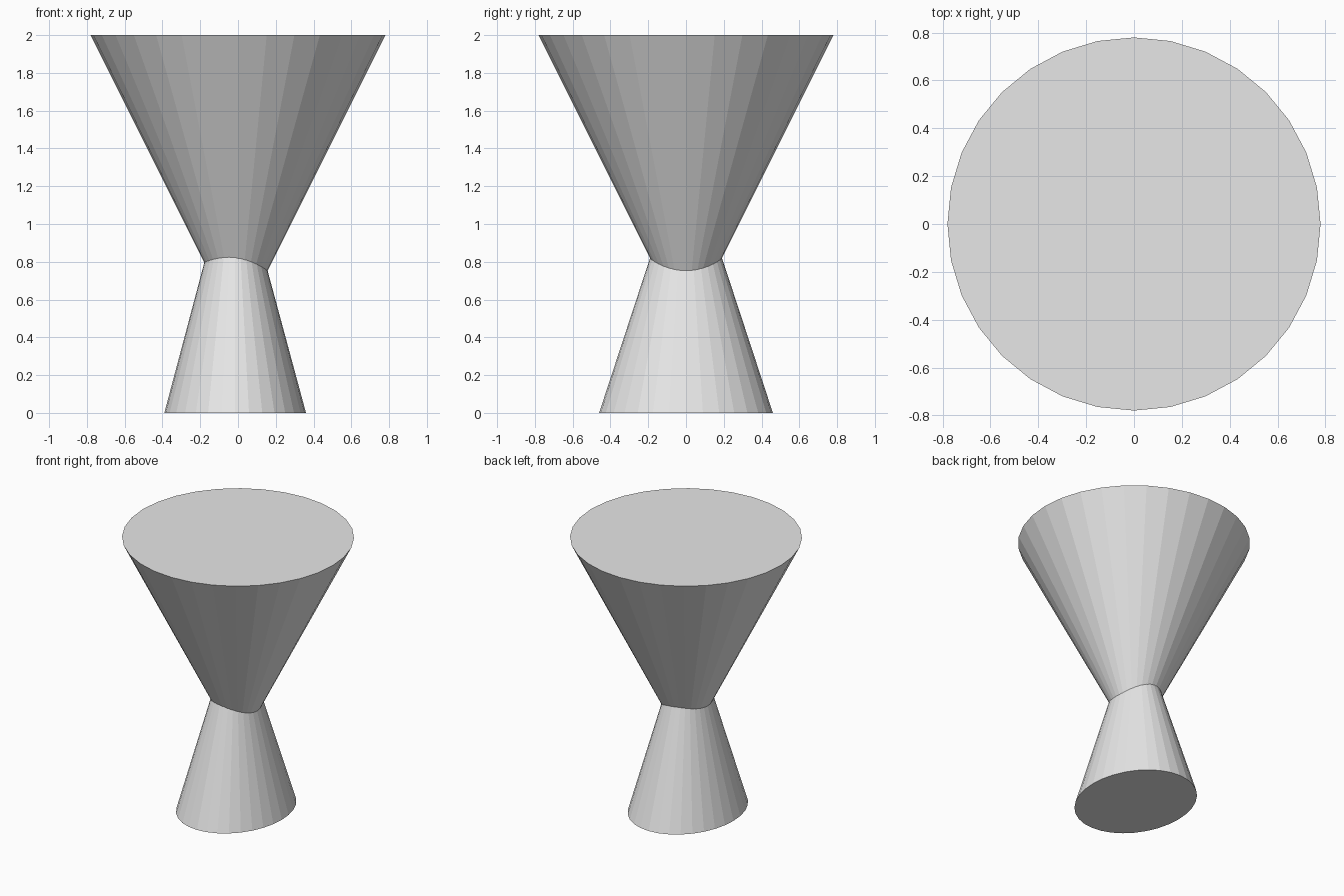
import bpy
import bmesh

default_cube = bpy.data.objects.get("Cube")
if default_cube:
    bpy.data.objects.remove(default_cube, do_unlink=True)

# Single plain grey
grey = bpy.data.materials.new("light_grey")
grey.use_nodes = True
colour = (0.8, 0.8, 0.8, 1)
grey.diffuse_color = colour
grey.node_tree.nodes["Principled BSDF"].inputs["Base Color"].default_value = colour


def add_cone(name, radii, base_x, base_z, tip_x, tip_z, sides=32):
    """Flat-shaded closed cone with an elliptical base and a free tip."""
    bm = bmesh.new()
    rim = [v for v in bmesh.ops.create_circle(
        bm, cap_ends=True, radius=1, segments=sides)["verts"]]
    for v in rim:
        v.co = (base_x + v.co.x * radii[0], v.co.y * radii[1], base_z)
    tip = bm.verts.new((tip_x, 0, tip_z))
    for edge in list(bm.edges):
        bm.faces.new((*edge.verts, tip))
    bmesh.ops.recalc_face_normals(bm, faces=bm.faces)
    mesh = bpy.data.meshes.new(name)
    bm.to_mesh(mesh)
    bm.free()
    mesh.materials.append(grey)
    obj = bpy.data.objects.new(name, mesh)
    bpy.context.collection.objects.link(obj)
    return obj


# Wide upper cone pointing down, narrow oval foot pointing up into it
add_cone("upper_cone", (0.78, 0.78), 0, 2, 0, 0.44)
add_cone("lower_cone", (0.375, 0.46), -0.015, 0, -0.018, 1.4)
